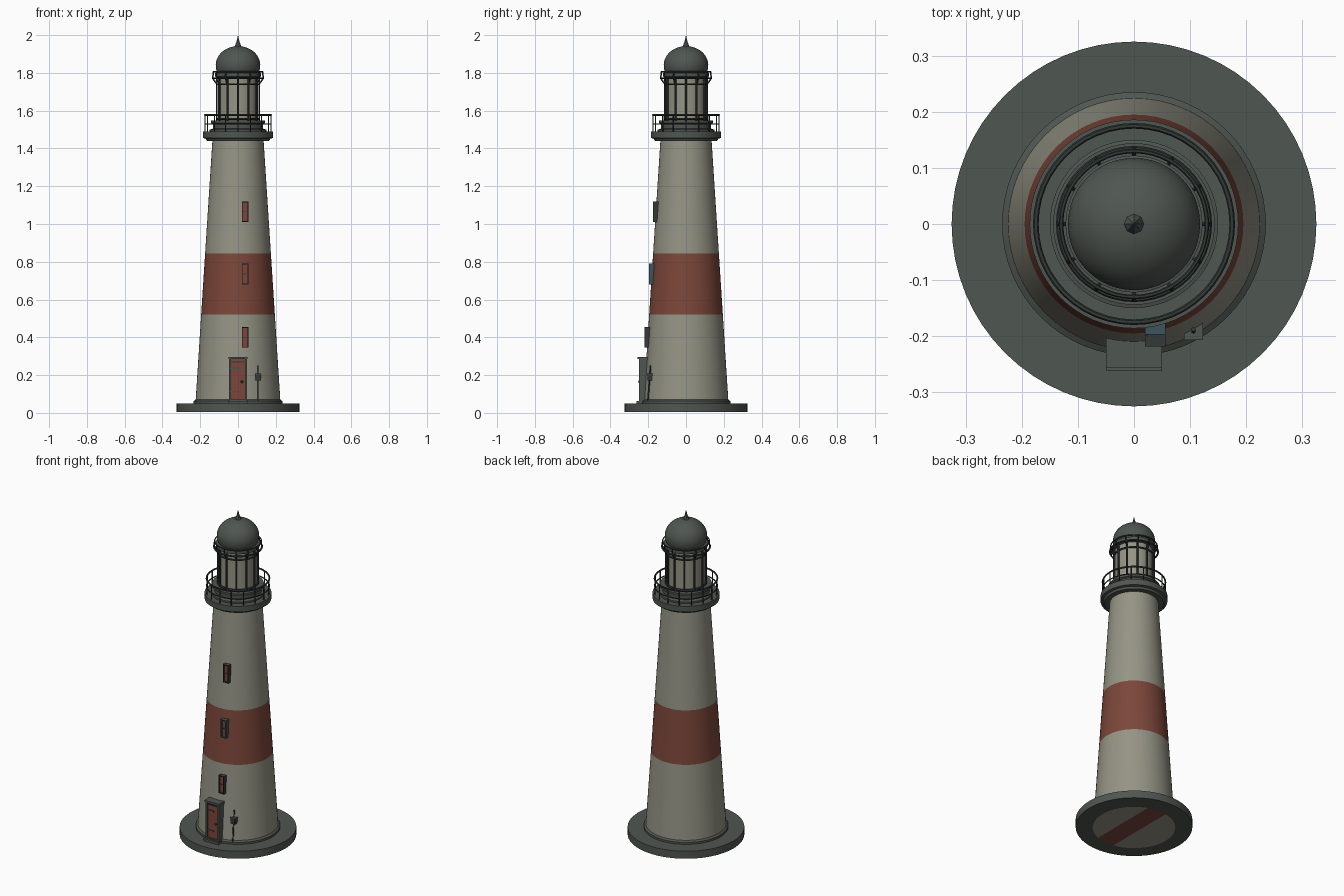
import bpy, bmesh
from math import sin, cos, pi, radians, sqrt
from mathutils import Vector

cube = bpy.data.objects.get("Cube")
if cube:
    bpy.data.objects.remove(cube)


def material(name, rgb):
    m = bpy.data.materials.new(name)
    m.use_nodes = True
    m.diffuse_color = (*rgb, 1)
    m.node_tree.nodes["Principled BSDF"].inputs["Base Color"].default_value = (*rgb, 1)
    return m


CREAM = material("weathered cream", (0.30, 0.295, 0.235))
RED = material("faded red", (0.20, 0.062, 0.042))
STONE = material("grey green stone", (0.078, 0.092, 0.082))
IRON = material("dark iron", (0.033, 0.041, 0.040))
STEEL = material("blue steel", (0.045, 0.09, 0.11))


def finish(name, bm, mats, smooth=True):
    bmesh.ops.recalc_face_normals(bm, faces=bm.faces)
    me = bpy.data.meshes.new(name)
    bm.to_mesh(me)
    bm.free()
    ob = bpy.data.objects.new(name, me)
    bpy.context.collection.objects.link(ob)
    for m in mats:
        me.materials.append(m)
    if smooth:
        bpy.ops.object.select_all(action="DESELECT")
        ob.select_set(True)
        bpy.context.view_layer.objects.active = ob
        bpy.ops.object.shade_smooth_by_angle(angle=radians(35))
    return ob


def lathe(name, profile, mats, sides=64, rule=None, smooth=True):
    """Spin a (radius, height) profile about the z axis."""
    bm = bmesh.new()
    vs = [bm.verts.new((r, 0, z)) for r, z in profile]
    es = [bm.edges.new(p) for p in zip(vs, vs[1:])]
    bmesh.ops.spin(bm, geom=vs + es, axis=(0, 0, 1), cent=(0, 0, 0),
                   angle=2 * pi, steps=sides, use_duplicate=False)
    bmesh.ops.remove_doubles(bm, verts=bm.verts, dist=1e-5)
    if rule:
        for f in bm.faces:
            f.material_index = rule(f.calc_center_median())
    return finish(name, bm, mats, smooth)


def drum(name, r, z0, z1, mat, sides=64):
    return lathe(name, [(0, z0), (r, z0), (r, z1), (0, z1)], [mat], sides)


def hoop(name, r, z, t, mat):
    ring = [(r + t * cos(a * pi / 3), z + t * sin(a * pi / 3)) for a in range(7)]
    return lathe(name, ring, [mat], 48)


def box(name, x, y, z, mat):
    """Box from (low, high) pairs on each axis."""
    bm = bmesh.new()
    bmesh.ops.create_cube(bm, size=1)
    for v in bm.verts:
        v.co = [(a + b) / 2 + c * (b - a) for c, (a, b) in zip(v.co, (x, y, z))]
    return finish(name, bm, [mat], False)


def add_bar(bm, a, b, r, sides=6):
    a, b = Vector(a), Vector(b)
    d = b - a
    mat = d.to_track_quat("Z", "Y").to_matrix().to_4x4()
    mat.translation = (a + b) / 2
    bmesh.ops.create_cone(bm, cap_ends=True, segments=sides, radius1=r, radius2=r,
                          depth=d.length, matrix=mat)


def radial_bars(name, count, inner, outer, r, mat):
    """Bars from (radius, z) to (radius, z), repeated around the axis."""
    bm = bmesh.new()
    for i in range(count):
        a = 2 * pi * i / count
        ends = [(p[0] * cos(a), p[0] * sin(a), p[1]) for p in (inner, outer)]
        add_bar(bm, *ends, r)
    return finish(name, bm, [mat])


def frame(name, x, y, z, w, mat):
    """Rectangular frame of width w, open in the middle."""
    (x0, x1), (z0, z1) = x, z
    box(name + "_left", (x1 - w, x1), y, z, mat)
    box(name + "_right", (x0, x0 + w), y, z, mat)
    box(name + "_head", x, y, (z1 - w, z1), mat)
    box(name + "_sill", x, y, (z0, z0 + w), mat)


def wall(z):
    return 0.2285 - 0.0645 * z


# Foundation and its underside inlay
drum("foundation", 0.325, 0.004, 0.05, STONE)
bm = bmesh.new()
bmesh.ops.create_circle(bm, cap_ends=True, segments=64, radius=0.23)
for cut in (-0.04, 0.08):
    bmesh.ops.bisect_plane(bm, geom=bm.verts[:] + bm.edges[:] + bm.faces[:],
                           plane_co=(cut, 0, 0), plane_no=(1, 0, 0))
for f in bm.faces:
    f.material_index = int(-0.04 < f.calc_center_median().x < 0.08)
under = finish("underside_inlay", bm, [CREAM, RED], False)
under.data.flip_normals() if under.data.polygons[0].normal.z > 0 else None

# Tower with a red band
lathe("tower", [(wall(z), z) for z in (0.05, 0.52, 0.845, 1.45)], [CREAM, RED],
      rule=lambda c: int(0.52 < c.z < 0.845))
lathe("plinth_ring", [(0.2, 0.05), (0.235, 0.05), (0.235, 0.062), (0.224, 0.07)], [STONE])

# Gallery
lathe("gallery_deck", [(0.13, 1.44), (0.165, 1.44), (0.172, 1.452), (0.186, 1.455),
                       (0.186, 1.49), (0.0, 1.49)], [STONE])
lathe("lantern_base", [(0.15, 1.49), (0.15, 1.5), (0.132, 1.505), (0.132, 1.53),
                       (0.144, 1.535), (0.144, 1.547), (0.0, 1.547)], [STONE])
radial_bars("gallery_posts", 16, (0.175, 1.485), (0.175, 1.58), 0.0035, IRON)
hoop("gallery_top_rail", 0.175, 1.577, 0.005, IRON)
hoop("gallery_middle_rail", 0.175, 1.53, 0.0035, IRON)

# Lantern room
drum("lantern_panes", 0.106, 1.545, 1.8, CREAM, 24)
radial_bars("lantern_mullions", 12, (0.112, 1.545), (0.112, 1.8), 0.0055, IRON)
hoop("lantern_lower_band", 0.112, 1.555, 0.006, IRON)
hoop("lantern_upper_band", 0.112, 1.74, 0.005, IRON)
lathe("eaves", [(0.1, 1.775), (0.122, 1.78), (0.122, 1.8), (0.1, 1.805)], [STONE])
hoop("eaves_lower_rail", 0.134, 1.772, 0.005, IRON)
hoop("eaves_upper_rail", 0.130, 1.806, 0.004, IRON)
radial_bars("eaves_struts", 12, (0.112, 1.74), (0.134, 1.772), 0.004, IRON)
radial_bars("eaves_posts", 12, (0.134, 1.772), (0.130, 1.806), 0.004, IRON)

# Dome and finial
steps = 14
dome = [(0.118 * cos(a), 1.84 + 0.102 * sin(a))
        for a in (-0.55 + (pi / 2 + 0.55) * i / steps for i in range(steps + 1))]
lathe("dome", dome, [STONE], 48)
lathe("finial", [(0.02, 1.935), (0.016, 1.945), (0.008, 1.965), (0.0, 2.0)], [STONE], 8,
      smooth=False)

# Windows up the stair line
for n, (z0, z1, trim) in enumerate([(0.345, 0.455, IRON), (0.68, 0.79, STEEL),
                                    (1.01, 1.12, IRON)], 1):
    y = -wall((z0 + z1) / 2)
    name = f"window_{n}"
    frame(name + "_frame", (0.02, 0.056), (y - 0.016, y + 0.02), (z0, z1), 0.005, trim)
    box(name + "_pane", (0.024, 0.052), (y - 0.007, y + 0.02), (z0, z1), RED)
    mid = (z0 + z1) / 2
    box(name + "_bar", (0.024, 0.052), (y - 0.01, y), (mid - 0.002, mid + 0.002), IRON)

# Door, step and fittings
frame("door_frame", (-0.047, 0.047), (-0.25, -0.2), (0.06, 0.297), 0.01, STONE)
box("door_head", (-0.05, 0.05), (-0.256, -0.2), (0.285, 0.297), STONE)
box("door_leaf", (-0.038, 0.038), (-0.24, -0.2), (0.06, 0.29), RED)
box("door_transom", (-0.038, 0.038), (-0.244, -0.23), (0.268, 0.273), IRON)
box("doorstep", (-0.05, 0.05), (-0.262, -0.2), (0.05, 0.064), STONE)
for n, z in enumerate((0.11, 0.232), 1):
    box(f"door_hinge_{n}", (-0.038, 0.005), (-0.244, -0.235), (z, z + 0.007), STEEL)
bm = bmesh.new()
bmesh.ops.create_uvsphere(bm, u_segments=12, v_segments=8, radius=0.007)
bmesh.ops.translate(bm, verts=bm.verts, vec=(0.021, -0.246, 0.165))
finish("door_knob", bm, [IRON])

# Wall box with its conduit
sx = 0.106
surface = [-sqrt(wall(z) ** 2 - sx ** 2) for z in (0.06, 0.25)]
bm = bmesh.new()
add_bar(bm, (sx, surface[0] - 0.004, 0.06), (sx, surface[1] - 0.004, 0.25), 0.004)
finish("conduit", bm, [IRON])
box("meter_box", (0.091, 0.121), (-0.205, -0.175), (0.172, 0.206), IRON)
box("meter_box_lid", (0.089, 0.123), (-0.207, -0.175), (0.204, 0.209), STONE)
